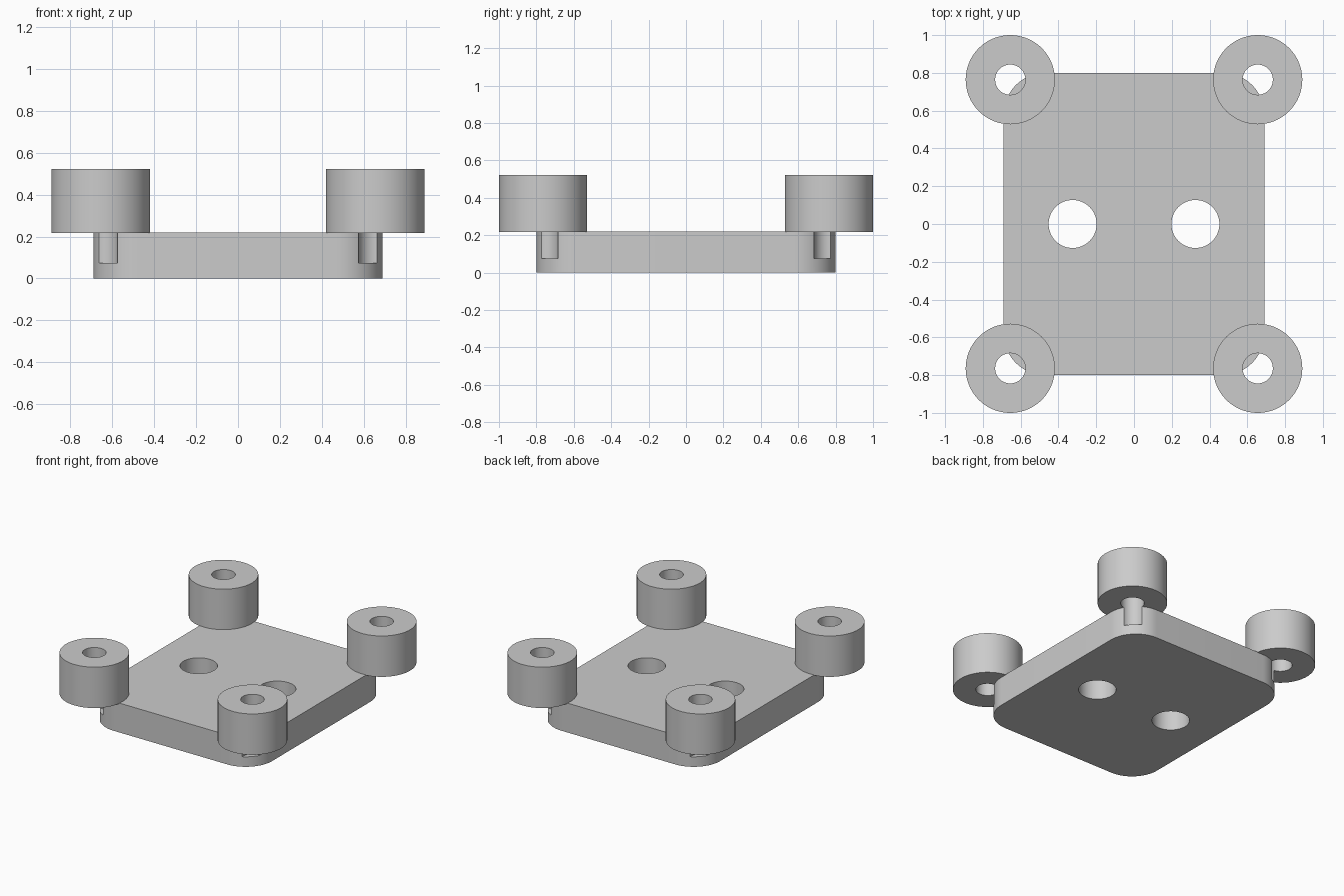
import bpy
import bmesh
import math

if "Cube" in bpy.data.objects:
    bpy.data.objects.remove(bpy.data.objects["Cube"])

# Overall sizes
HALF_X, HALF_Y, PLATE_TOP = 0.69, 0.80, 0.22
CORNER = 0.22
POST_X, POST_Y, POST_R = 0.655, 0.764, 0.236
POST_LOW, POST_TOP = 0.217, 0.523
BORE_R, BORE_FLOOR = 0.08, 0.075
HOLE_X, HOLE_R = 0.325, 0.127

grey = bpy.data.materials.new("plain_grey")
grey.use_nodes = True
GREY = (0.6, 0.6, 0.6, 1)
grey.diffuse_color = GREY
grey.node_tree.nodes["Principled BSDF"].inputs["Base Color"].default_value = GREY


def cylinder(name, x, y, radius, low, high):
    bpy.ops.mesh.primitive_cylinder_add(
        vertices=96, radius=radius, depth=high - low,
        location=(x, y, (low + high) / 2))
    obj = bpy.context.object
    obj.name = name
    return obj


def drill(obj, x, y, radius, low, high):
    """Cut a round vertical hole and remove the cutter."""
    cutter = cylinder("cutter", x, y, radius, low, high)
    cutter.hide_render = True
    mod = obj.modifiers.new("drill", "BOOLEAN")
    mod.object = cutter
    mod.solver = "EXACT"
    bpy.context.view_layer.objects.active = obj
    bpy.ops.object.modifier_apply(modifier=mod.name)
    bpy.data.objects.remove(cutter)


def finish(obj):
    obj.data.materials.clear()
    obj.data.materials.append(grey)
    bpy.ops.object.select_all(action="DESELECT")
    obj.select_set(True)
    bpy.context.view_layer.objects.active = obj
    bpy.ops.object.shade_smooth_by_angle(angle=math.radians(30))


# Base plate with rounded vertical corners
bpy.ops.mesh.primitive_cube_add(size=1, location=(0, 0, PLATE_TOP / 2))
plate = bpy.context.object
plate.name = "base_plate"
plate.scale = (2 * HALF_X, 2 * HALF_Y, PLATE_TOP)
bpy.ops.object.transform_apply(location=False, rotation=False, scale=True)
bm = bmesh.new()
bm.from_mesh(plate.data)
uprights = [e for e in bm.edges
            if abs(e.verts[0].co.z - e.verts[1].co.z) > PLATE_TOP / 2]
bmesh.ops.bevel(bm, geom=uprights, offset=CORNER, offset_type="OFFSET",
                segments=20, profile=0.5, affect="EDGES")
bm.to_mesh(plate.data)
bm.free()

# Two through holes in the plate
for side in (-1, 1):
    drill(plate, side * HOLE_X, 0, HOLE_R, -0.1, PLATE_TOP + 0.1)

# Corner posts, each bored through with a blind pocket in the plate below
for sx, x_name in ((1, "left"), (-1, "right")):
    for sy, y_name in ((-1, "front"), (1, "back")):
        x, y = sx * POST_X, sy * POST_Y
        drill(plate, x, y, BORE_R, BORE_FLOOR, PLATE_TOP + 0.1)
        post = cylinder(f"{y_name}_{x_name}_post", x, y, POST_R, POST_LOW, POST_TOP)
        drill(post, x, y, BORE_R, POST_LOW - 0.1, POST_TOP + 0.1)
        finish(post)

finish(plate)
